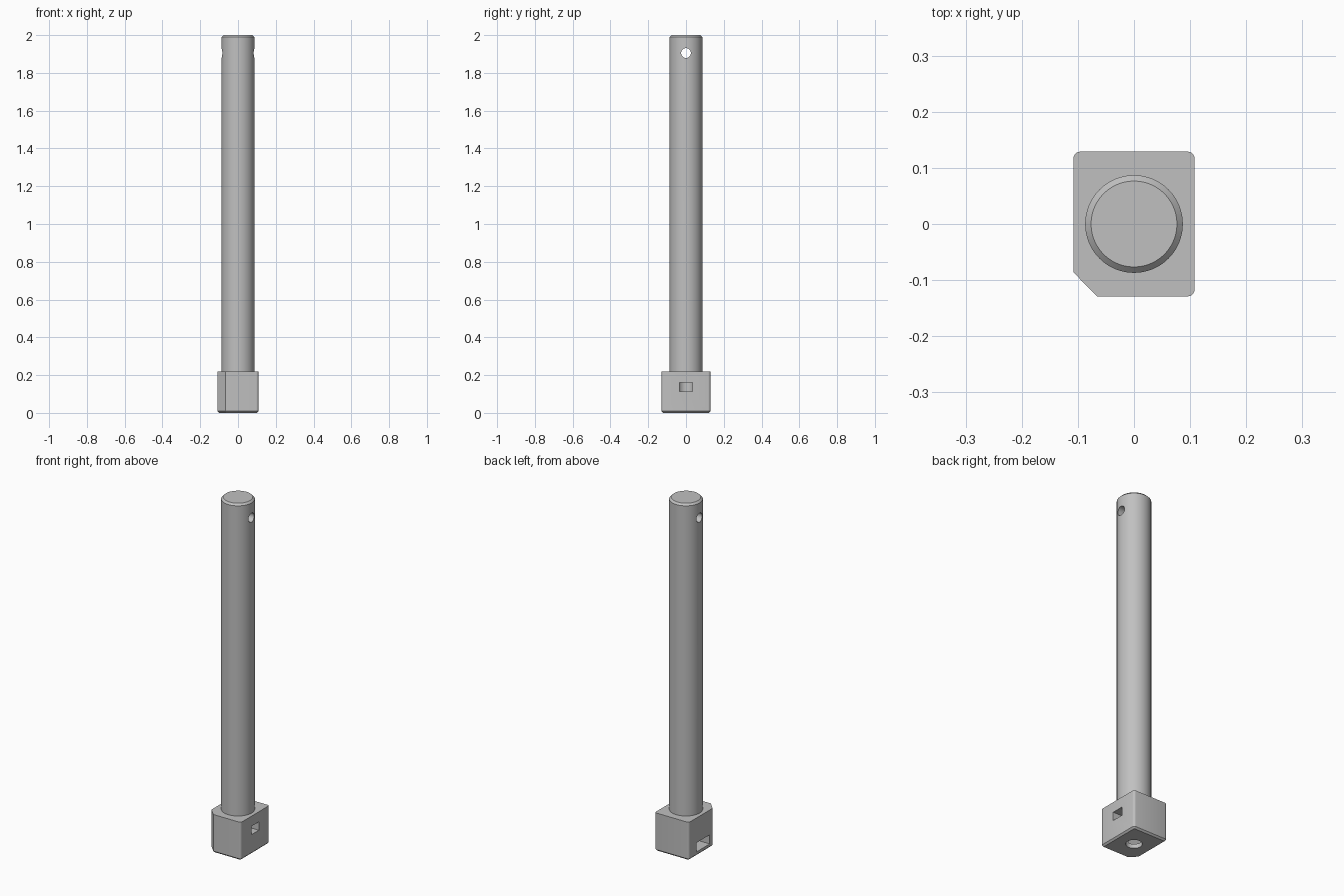
import bpy, bmesh, math
from mathutils import Matrix

if "Cube" in bpy.data.objects:
    bpy.data.objects.remove(bpy.data.objects["Cube"])

steel = bpy.data.materials.new("light_grey_steel")
steel.diffuse_color = (0.53, 0.53, 0.53, 1)
steel.use_nodes = True
steel.node_tree.nodes["Principled BSDF"].inputs["Base Color"].default_value = steel.diffuse_color


def make_object(name, bm):
    bmesh.ops.recalc_face_normals(bm, faces=bm.faces)
    mesh = bpy.data.meshes.new(name)
    bm.to_mesh(mesh)
    bm.free()
    mesh.materials.append(steel)
    obj = bpy.data.objects.new(name, mesh)
    bpy.context.collection.objects.link(obj)
    return obj


def cylinder(name, radius, length, matrix, sides=64):
    bm = bmesh.new()
    bmesh.ops.create_cone(bm, cap_ends=True, segments=sides, radius1=radius,
                          radius2=radius, depth=length, matrix=matrix)
    return make_object(name, bm)


def box(name, lo, hi):
    bm = bmesh.new()
    bmesh.ops.create_cube(bm, size=1)
    for v in bm.verts:
        v.co = [l + (c + 0.5) * (h - l) for c, l, h in zip(v.co, lo, hi)]
    return make_object(name, bm)


def cut(obj, cutter):
    mod = obj.modifiers.new("cut", 'BOOLEAN')
    mod.operation, mod.solver, mod.object = 'DIFFERENCE', 'EXACT', cutter
    bpy.context.view_layer.objects.active = obj
    bpy.ops.object.modifier_apply(modifier=mod.name)
    bpy.data.objects.remove(cutter)


def smooth(obj):
    bpy.ops.object.select_all(action='DESELECT')
    obj.select_set(True)
    bpy.context.view_layer.objects.active = obj
    bpy.ops.object.shade_smooth_by_angle(angle=math.radians(30))


# Shaft: long round bar with a chamfered top end
bm = bmesh.new()
bmesh.ops.create_cone(bm, cap_ends=True, segments=96, radius1=0.087, radius2=0.087,
                      depth=1.79, matrix=Matrix.Translation((0, 0, 1.105)))
rim = [e for e in bm.edges if all(v.co.z > 1.99 for v in e.verts)]
bmesh.ops.bevel(bm, geom=rim, offset=0.0105, segments=1, affect='EDGES')
shaft = make_object("shaft", bm)

# Cross hole near the top of the shaft
cut(shaft, cylinder("cross_hole_cutter", 0.026, 0.4,
                    Matrix.Translation((0, 0, 1.905)) @ Matrix.Rotation(math.pi / 2, 4, 'Y'), 40))
smooth(shaft)

# Head block: rectangle with three rounded corners and one cut corner
W, D, R, H = 0.108, 0.129, 0.012, 0.218
outline = [(-W, -0.086), (-0.066, -D)]
for sx, sy, start in ((1, -1, -90), (1, 1, 0), (-1, 1, 90)):
    for i in range(5):
        a = math.radians(start + i * 22.5)
        outline.append((sx * (W - R) + R * math.cos(a), sy * (D - R) + R * math.sin(a)))
bm = bmesh.new()
base = bm.faces.new([bm.verts.new((x, y, 0)) for x, y in outline])
ext = bmesh.ops.extrude_face_region(bm, geom=[base], use_keep_orig=True)
for g in ext["geom"]:
    if isinstance(g, bmesh.types.BMVert):
        g.co.z = H
bmesh.ops.recalc_face_normals(bm, faces=bm.faces)
low = [e for e in bm.edges if all(v.co.z < 0.001 for v in e.verts)]
bmesh.ops.bevel(bm, geom=low, offset=0.009, segments=1, affect='EDGES')
head = make_object("head_block", bm)

# Bore from below, small window on the right, wide low slot on the left
cut(head, cylinder("bore_cutter", 0.042, 0.28, Matrix.Translation((0, 0, 0.04))))
cut(head, box("window_cutter", (0, -0.034, 0.112), (0.2, 0.034, 0.16)))
cut(head, box("slot_cutter", (-0.2, -0.06, 0.024), (0, 0.06, 0.076)))
smooth(head)
